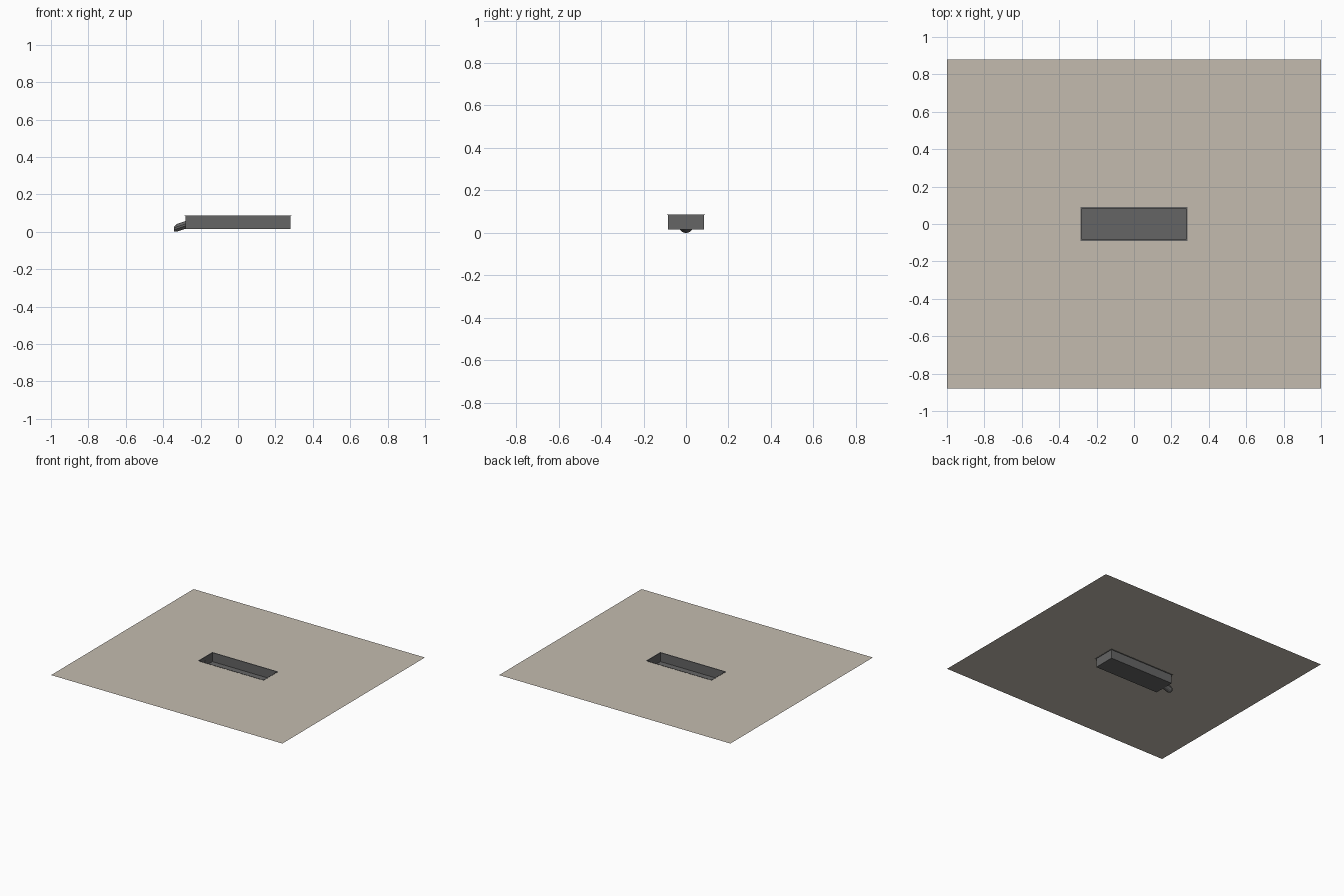
import bpy, bmesh, math

if "Cube" in bpy.data.objects:
    bpy.data.objects.remove(bpy.data.objects["Cube"])


def material(name, rgb):
    m = bpy.data.materials.new(name)
    m.diffuse_color = (*rgb, 1)
    m.use_nodes = True
    m.node_tree.nodes["Principled BSDF"].inputs["Base Color"].default_value = m.diffuse_color
    return m


stone = material("warm_stone", (0.55, 0.50, 0.43))
metal = material("dark_grey", (0.13, 0.13, 0.13))


def finish(name, bm, mat):
    me = bpy.data.meshes.new(name)
    bm.to_mesh(me)
    bm.free()
    me.materials.append(mat)
    ob = bpy.data.objects.new(name, me)
    bpy.context.collection.objects.link(ob)
    return ob


def rect(bm, hx, hy, z):
    return [bm.verts.new((sx * hx, sy * hy, z))
            for sx, sy in ((-1, -1), (1, -1), (1, 1), (-1, 1))]


def bridge(bm, a, b):
    n = len(a)
    for i in range(n):
        j = (i + 1) % n
        bm.faces.new((a[i], a[j], b[j], b[i]))


TOP = 0.086

# Thin floor sheet with a rectangular opening
bm = bmesh.new()
bridge(bm, rect(bm, 1.0, 0.88, TOP), rect(bm, 0.284, 0.089, TOP))
finish("floor_sheet", bm, stone)

# Open trough with a narrow lip around the opening
bm = bmesh.new()
loops = [rect(bm, *p) for p in ((0.285, 0.09, TOP - 0.002),
                                (0.285, 0.09, TOP + 0.001),
                                (0.279, 0.083, TOP + 0.001),
                                (0.279, 0.083, 0.0165))]
for a, b in zip(loops, loops[1:]):
    bridge(bm, a, b)
bm.faces.new(loops[-1])
# outer shell
outer = [rect(bm, *p) for p in ((0.28, 0.084, 0.015),
                                (0.28, 0.084, TOP - 0.002))]
bm.faces.new(outer[0][::-1])
bridge(bm, outer[0], outer[1])
bridge(bm, outer[1], loops[0])
finish("drain_trough", bm, metal)

# Short outlet spout sloping down from the left end
bm = bmesh.new()
rings = []
for x, z, ry, rz in ((-0.277, 0.038, 0.029, 0.021),
                     (-0.329, 0.0235, 0.029, 0.021),
                     (-0.343, 0.0165, 0.021, 0.0125)):
    ring = []
    for i in range(12):
        a = math.tau * (i + 0.5) / 12
        ring.append(bm.verts.new((x, ry * math.cos(a), z + rz * math.sin(a))))
    rings.append(ring)
for a, b in zip(rings, rings[1:]):
    bridge(bm, a, b)
bm.faces.new(rings[0])
bm.faces.new(rings[-1])
bmesh.ops.recalc_face_normals(bm, faces=bm.faces)
low = min(v.co.z for v in bm.verts)
for v in bm.verts:
    if v.co.x < -0.3:
        v.co.z -= low      # tip touches z = 0
finish("outlet_spout", bm, metal)
